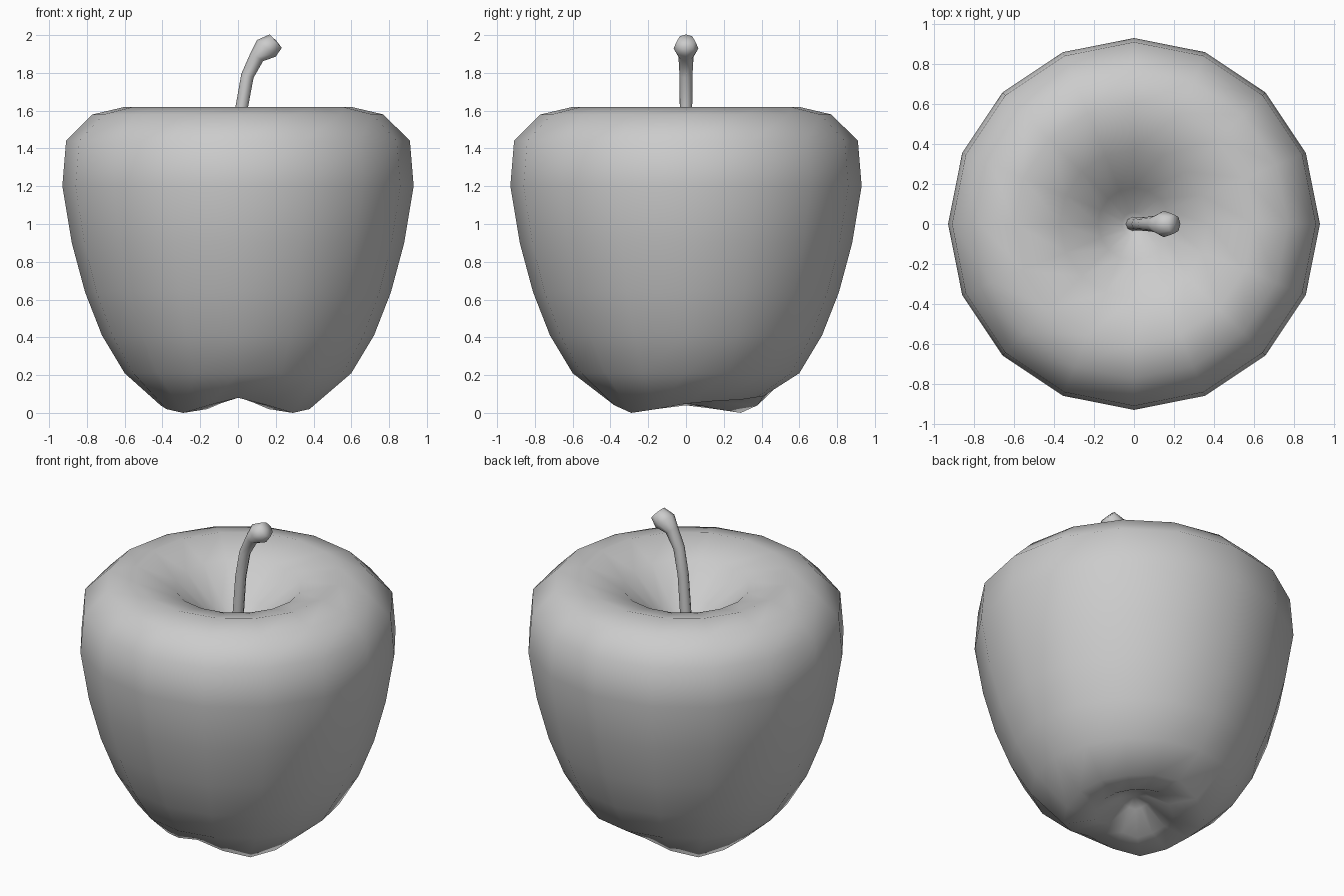
import bpy, math
from mathutils import Vector

if "Cube" in bpy.data.objects:
    bpy.data.objects.remove(bpy.data.objects["Cube"])


def skin(name, rings, first=None, last=None):
    """Join rings of points with quads; optional tip points close the ends."""
    n = len(rings[0])
    verts = [p for ring in rings for p in ring]
    faces = []
    for k in range(len(rings) - 1):
        for i in range(n):
            j = (i + 1) % n
            faces.append((k * n + i, k * n + j, (k + 1) * n + j, (k + 1) * n + i))
    for tip, base, flip in ((first, 0, True), (last, (len(rings) - 1) * n, False)):
        if tip is None:
            continue
        verts.append(tip)
        t = len(verts) - 1
        for i in range(n):
            a, b = base + i, base + (i + 1) % n
            faces.append((b, a, t) if flip else (a, b, t))
    mesh = bpy.data.meshes.new(name)
    mesh.from_pydata(verts, [], faces)
    mesh.shade_smooth()
    obj = bpy.data.objects.new(name, mesh)
    bpy.context.collection.objects.link(obj)
    return obj


# Fruit body: 16-sided revolved profile with a lobed underside
SIDES = 16
profile = [  # radius, height, strength of the lobes
    (0.09, 0.13, 0.3), (0.23, 0.02, 0.8), (0.41, 0.0, 1.0), (0.60, 0.21, 0.0),
    (0.72, 0.41, 0), (0.81, 0.64, 0), (0.88, 0.90, 0), (0.93, 1.20, 0),
    (0.91, 1.44, 0), (0.77, 1.58, 0), (0.60, 1.62, 0), (0.37, 1.55, 0),
    (0.18, 1.38, 0), (0.06, 1.27, 0)]


def lobe(a):
    valley = 0.08 * max(0, math.cos(2 * a + math.pi)) ** 2   # front and back
    valley += 0.04 * max(0, math.cos(2 * a)) ** 2            # left and right
    raised = 0.07 * max(0, math.cos(a - math.pi / 4)) ** 6   # short lobe
    return valley + raised


body_rings = []
for r, z, s in profile:
    ring = []
    for i in range(SIDES):
        a = 2 * math.pi * i / SIDES
        ring.append((r * math.cos(a), r * math.sin(a), z + s * lobe(a)))
    body_rings.append(ring)
skin("apple_body", body_rings, (0, 0, 0.17), (0, 0, 1.25))

# Stem: bent tube that swells into a knob
path = [  # x, z, radius, lean from vertical in degrees
    (-0.01, 1.22, 0.034, 2), (0.02, 1.62, 0.033, 8), (0.05, 1.785, 0.034, 18),
    (0.10, 1.885, 0.04, 35), (0.15, 1.93, 0.066, 42), (0.20, 1.968, 0.048, 48)]
stem_rings = []
for x, z, r, lean in path:
    t = math.radians(lean)
    side = Vector((math.cos(t), 0, -math.sin(t)))
    ring = []
    for i in range(8):
        a = 2 * math.pi * i / 8
        ring.append(Vector((x, 0, z)) + r * (math.cos(a) * side + Vector((0, math.sin(a), 0))))
    stem_rings.append(ring)
skin("stem", stem_rings, None, (0.203, 0, 1.97))
